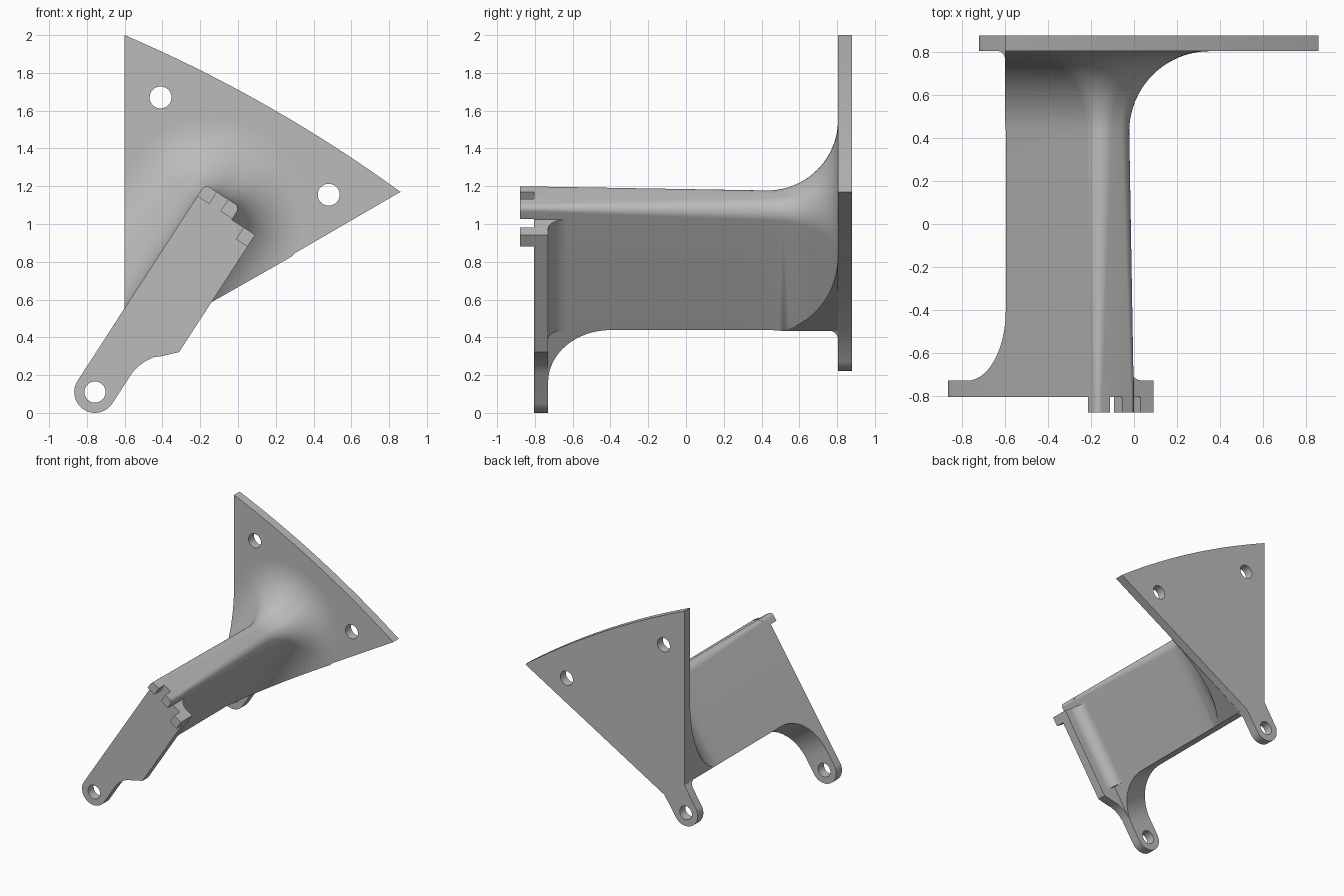
import bpy, bmesh, math
from mathutils import Vector

cube = bpy.data.objects.get("Cube")
if cube:
    bpy.data.objects.remove(cube, do_unlink=True)

metal = bpy.data.materials.new("plain_grey")
metal.use_nodes = True
metal.diffuse_color = (0.5, 0.5, 0.5, 1)
metal.node_tree.nodes["Principled BSDF"].inputs["Base Color"].default_value = (0.5, 0.5, 0.5, 1)

# Slanted frame: n runs across the arm, s runs up along it
TILT = math.radians(57)
C, S = math.cos(TILT), math.sin(TILT)
N0, N1, TOP, BASE = -0.805, -0.585, 0.92, 0.143
NMID = (N0 + N1) / 2
FRONT, FRONT_IN, BACK_IN, BACK = -0.805, -0.73, 0.805, 0.878


def flat(n, s):
    return (n * S + s * C, s * S - n * C)


def place(n, s, y):
    x, z = flat(n, s)
    return Vector((x, y, z))


def arc(cx, cy, r, a0, a1, steps):
    angles = [math.radians(a0 + (a1 - a0) * i / steps) for i in range(steps + 1)]
    return [(cx + r * math.cos(a), cy + r * math.sin(a)) for a in angles]


def finish(name, bm, smooth=True):
    bmesh.ops.remove_doubles(bm, verts=bm.verts, dist=0.0002)
    bmesh.ops.recalc_face_normals(bm, faces=bm.faces)
    mesh = bpy.data.meshes.new(name)
    bm.to_mesh(mesh)
    bm.free()
    mesh.materials.append(metal)
    ob = bpy.data.objects.new(name, mesh)
    bpy.context.collection.objects.link(ob)
    if smooth:
        bpy.ops.object.select_all(action='DESELECT')
        ob.select_set(True)
        bpy.context.view_layer.objects.active = ob
        bpy.ops.object.shade_smooth_by_angle(angle=math.radians(30))
    return ob


def prism(name, points, shift):
    bm = bmesh.new()
    face = bm.faces.new([bm.verts.new(p) for p in points])
    grown = bmesh.ops.extrude_face_region(bm, geom=[face], use_keep_orig=True)
    moved = [v for v in grown["geom"] if isinstance(v, bmesh.types.BMVert)]
    bmesh.ops.translate(bm, verts=moved, vec=shift)
    return finish(name, bm)


def drilled_plate(name, outline, holes, y0, y1):
    """Flat sheet in x and z with round holes, made as a filled curve."""
    curve = bpy.data.curves.new(name + "_outline", 'CURVE')
    curve.dimensions, curve.fill_mode = '2D', 'BOTH'
    curve.extrude = (y1 - y0) / 2
    for loop in [outline] + [arc(x, z, r, 0, 348.75, 31) for x, z, r in holes]:
        spline = curve.splines.new('POLY')
        spline.points.add(len(loop) - 1)
        for point, (x, z) in zip(spline.points, loop):
            point.co = (x, z, 0, 1)
        spline.use_cyclic_u = True
    helper = bpy.data.objects.new(name + "_helper", curve)
    bpy.context.collection.objects.link(helper)
    deps = bpy.context.evaluated_depsgraph_get()
    mesh = bpy.data.meshes.new_from_object(helper.evaluated_get(deps))
    bm = bmesh.new()
    bm.from_mesh(mesh)
    for v in bm.verts:
        v.co = Vector((v.co.x, (y0 + y1) / 2 - v.co.z, v.co.y))
    bpy.data.objects.remove(helper, do_unlink=True)
    bpy.data.meshes.remove(mesh)
    bpy.data.curves.remove(curve)
    return finish(name, bm)


# Back plate: a fan with a bowed upper edge and a small ear at the bottom
left_x = -0.6
a, b = Vector((left_x, 2.0)), Vector((0.86, 1.17))
bow = Vector((0.494, 0.869)) * 0.047
fan = []
for i in range(25):
    t = i / 24
    p = a.lerp(b, t) + bow * (4 * t * (1 - t))
    fan.append((p.x, p.y))
fan.append((-0.418, 0.428))
fan += [flat(*p) for p in arc(NMID, -0.055, 0.11, 0, -180, 20)]
fan.append((left_x, 0.555))
ear_x, ear_z = flat(NMID, -0.055)
drilled_plate("back_plate", fan,
              [(-0.41, 1.67, 0.058), (0.48, 1.155, 0.058), (ear_x, ear_z, 0.056)],
              BACK_IN, BACK)

# Front plate: long strip with a side flange and an ear at the bottom
FL, SHOULDER, R = -0.437, 0.84, 0.03
strip = arc(N0 + R, TOP - R, R, 180, 90, 6) + arc(N1 - R, TOP - R, R, 90, 0, 6)
strip += [(N1, SHOULDER), (FL, SHOULDER), (FL, 0.10), (-0.50, 0.034),
          (-0.535, 0.004), (-0.56, -0.037), (-0.577, -0.08), (N1, -0.125)]
strip += arc(NMID, -0.32, 0.11, 0, -180, 24)
ear_x, ear_z = flat(NMID, -0.32)
drilled_plate("front_plate", [flat(*p) for p in strip],
              [(ear_x, ear_z, 0.056)], FRONT, FRONT_IN)

# Arm: rounded bar that flares into the back plate
FILLET = 0.375
START = BACK_IN - FILLET
stations = [(-0.79 + (START + 0.79) * i / 8, 0) for i in range(8)]
for i in range(21):
    ang = math.pi / 2 * i / 20
    stations.append((START + FILLET * math.sin(ang), FILLET * (1 - math.cos(ang))))
bm = bmesh.new()
rings = []
for y, grow in stations:
    k = min(1, (y - FRONT) / (START - FRONT))
    r = 0.03 + 0.055 * k
    ring = [(N0 - grow, -0.6)]
    ring += arc(N0 + r, TOP - r, r + grow, 180, 90, 14)
    ring += arc(N1 - r, TOP - r, r + grow, 90, 0, 14)
    ring.append((N1 + grow, -0.6))
    rings.append([bm.verts.new(place(n, s, y)) for n, s in ring])
for low, high in zip(rings, rings[1:]):
    for i in range(len(low)):
        j = (i + 1) % len(low)
        bm.faces.new((low[i], low[j], high[j], high[i]))
bm.faces.new(rings[0])
bm.faces.new(rings[-1])
# Trim the flare to the borders of the fan
for point, outward in [(place(N0, BASE, 0), Vector((-C, 0, -S))),
                       (Vector((left_x, 0, 0)), Vector((-1, 0, 0))),
                       (Vector((-0.418, 0, 0.428)), Vector((0.494, 0, -0.869)))]:
    bmesh.ops.bisect_plane(bm, geom=bm.verts[:] + bm.edges[:] + bm.faces[:], dist=1e-5,
                           plane_co=point, plane_no=outward, clear_outer=True)
    rim = [e for e in bm.edges if e.is_boundary]
    bmesh.ops.holes_fill(bm, edges=rim, sides=0)
finish("arm", bm)

# Curved gussets under the arm, towards each ear
across = place(N1, 0, 0) - place(N0, 0, 0)
for name, r, wall, side in [("front_gusset", 0.33, FRONT_IN, 1),
                            ("back_gusset", 0.06, BACK_IN, -1)]:
    y_mid = wall + side * r
    profile = [(s, y_mid - side * (d - BASE + r))
               for s, d in arc(BASE - r, BASE - r, r, 90, 0, 16)]
    profile = [(BASE - r + r * math.cos(t), y_mid - side * r * math.sin(t))
               for t in [math.pi / 2 * i / 16 for i in range(17)]]
    profile += [(BASE - r, wall - side * 0.005), (BASE + 0.01, wall - side * 0.005),
                (BASE + 0.01, y_mid)]
    prism(name, [place(N0, s, y) for s, y in profile], across)

# Fillet between the arm and the front flange
r = 0.09
profile = arc(N1 + r, FRONT_IN + r, r, 180, 270, 10)
profile += [(N1 + r, FRONT_IN - 0.005), (N1 - 0.02, FRONT_IN - 0.005), (N1 - 0.02, FRONT_IN + r)]
prism("flange_fillet", [place(n, BASE, y) for n, y in profile],
      place(0, SHOULDER, 0) - place(0, BASE, 0))

# Three small locating tabs on the front
for name, n0, n1, top, rnd in [("upper_tab", N0, -0.73, TOP, -1),
                               ("middle_tab", -0.66, N1, TOP, 1),
                               ("lower_tab", -0.51, FL, SHOULDER, 0)]:
    low = top - 0.075
    left = arc(n0 + R, top - R, R, 180, 90, 6) if rnd < 0 else [(n0, top)]
    right = arc(n1 - R, top - R, R, 90, 0, 6) if rnd > 0 else [(n1, top)]
    shape = [(n0, low)] + left + right + [(n1, low)]
    prism(name, [place(n, s, -BACK) for n, s in shape], Vector((0, BACK + FRONT + 0.01, 0)))
